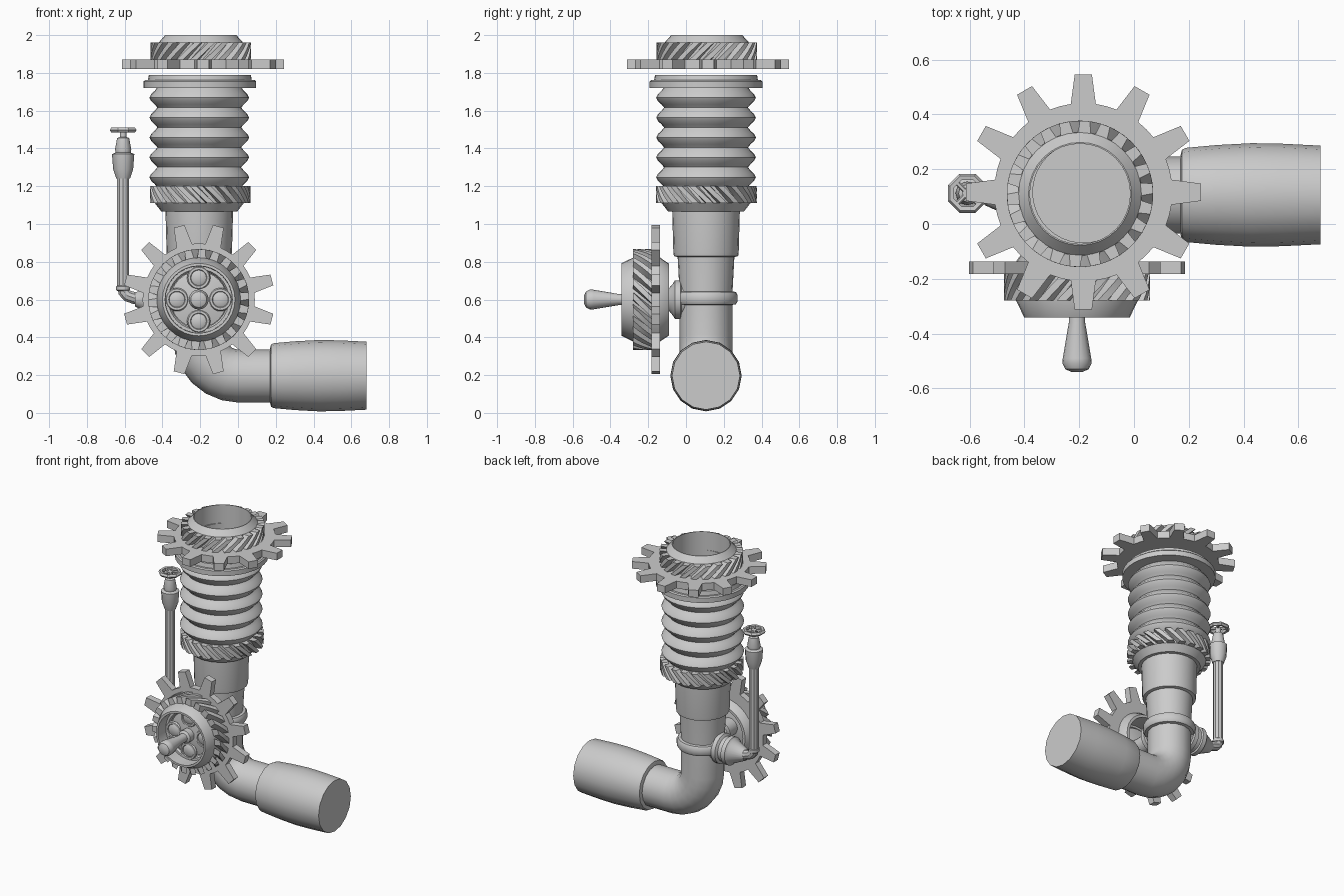
import bpy, bmesh
from math import pi, sin, cos, radians

if "Cube" in bpy.data.objects:
    bpy.data.objects.remove(bpy.data.objects["Cube"])

AX, AY = -0.205, 0.106             # axis of the standing pipe
FRONT = (pi / 2, 0, 0)             # local z -> -y
LEFT = (0, -pi / 2, 0)             # local z -> -x
RIGHT = (0, pi / 2, 0)             # local z -> +x


def finish(name, bm, loc, rot, angle=35):
    bmesh.ops.remove_doubles(bm, verts=bm.verts, dist=1e-5)
    bmesh.ops.recalc_face_normals(bm, faces=bm.faces)
    me = bpy.data.meshes.new(name)
    bm.to_mesh(me)
    bm.free()
    ob = bpy.data.objects.new(name, me)
    bpy.context.collection.objects.link(ob)
    ob.location, ob.rotation_euler = loc, rot
    bpy.ops.object.select_all(action='DESELECT')
    ob.select_set(True)
    bpy.context.view_layer.objects.active = ob
    bpy.ops.object.shade_smooth_by_angle(angle=radians(angle))
    return ob


def skin(bm, loops, closed):
    """Bridge successive rings of vertices with quads, optionally back to the first."""
    rings = [[bm.verts.new(p) for p in lp] for lp in loops]
    n = len(rings[0])
    for i in range(len(rings) if closed else len(rings) - 1):
        a, b = rings[i], rings[(i + 1) % len(rings)]
        for j in range(n):
            k = (j + 1) % n
            bm.faces.new((a[j], a[k], b[k], b[j]))
    if not closed:
        bm.faces.new(rings[0])
        bm.faces.new(rings[-1])


def lathe(name, profile, loc=(0, 0, 0), rot=(0, 0, 0), seg=24, ring=False):
    bm = bmesh.new()
    loops = [[(r * cos(2 * pi * j / seg), r * sin(2 * pi * j / seg), z) for j in range(seg)]
             for r, z in profile]
    skin(bm, loops, ring)
    return finish(name, bm, loc, rot)


def gear(name, n, root, tip, inner, z0, z1, loc, rot=(0, 0, 0), half=(0.27, 0.14),
         twist=0.0, phase=0.0, steps=1):
    """Toothed ring; half = half tooth width at root and tip, in tooth pitches."""
    p = 2 * pi / n
    shape = []
    for i in range(n):
        a = i * p + phase
        shape += [(root, a - half[0] * p), (tip, a - half[1] * p), (tip, a + half[1] * p),
                  (root, a + half[0] * p), (root, a + 0.5 * p)]
    outer, bore = [], []
    for s in range(steps + 1):
        t = s / steps
        z = z0 + (z1 - z0) * t
        outer.append([(r * cos(a + twist * t), r * sin(a + twist * t), z) for r, a in shape])
        bore.append([(inner * cos(a + twist * t), inner * sin(a + twist * t), z) for r, a in shape])
    bm = bmesh.new()
    skin(bm, outer + bore[::-1], True)
    return finish(name, bm, loc, rot, 20)


def tube(name, pts, radius, res=4):
    cu = bpy.data.curves.new(name, 'CURVE')
    cu.dimensions = '3D'
    cu.bevel_depth, cu.bevel_resolution, cu.use_fill_caps = radius, res, True
    sp = cu.splines.new('POLY')
    sp.points.add(len(pts) - 1)
    for q, c in zip(sp.points, pts):
        q.co = (*c, 1)
    ob = bpy.data.objects.new(name, cu)
    bpy.context.collection.objects.link(ob)
    bpy.ops.object.select_all(action='DESELECT')
    ob.select_set(True)
    bpy.context.view_layer.objects.active = ob
    bpy.ops.object.convert(target='MESH')
    bpy.ops.object.shade_smooth_by_angle(angle=radians(35))


def torus(name, R, r, loc, rot=(0, 0, 0), seg=20, sides=6):
    prof = [(R + r * cos(2 * pi * i / sides), r * sin(2 * pi * i / sides)) for i in range(sides)]
    return lathe(name, prof, loc, rot, seg, True)


# Main elbow pipe with the flared outlet
bend = [(0.005 - 0.21 * cos(i * pi / 12), AY, 0.405 - 0.21 * sin(i * pi / 12)) for i in range(7)]
tube("elbow_pipe", [(AX, AY, 0.6)] + bend + [(0.22, AY, 0.195)], 0.14, 6)
lathe("outlet_sleeve", [(0.145, 0.17), (0.165, 0.175), (0.172, 0.19), (0.182, 0.3), (0.189, 0.43),
                        (0.187, 0.54), (0.18, 0.68)], (0, AY, 0.197), RIGHT, 16)

# Standing pipe, collar and clamp
lathe("standing_pipe", [(0.136, 0.42), (0.138, 0.6), (0.151, 0.84)], (AX, AY, 0))
lathe("pipe_sleeve", [(0.15, 0.825), (0.17, 0.83), (0.173, 0.85), (0.179, 1.07)], (AX, AY, 0))
lathe("pipe_clamp", [(0.13, 0.57), (0.158, 0.575), (0.167, 0.59), (0.167, 0.625),
                     (0.158, 0.64), (0.13, 0.645)], (AX, AY, 0))

# Bellows with its lower cone and upper collar
lathe("bellows_cone", [(0.17, 1.065), (0.2, 1.065), (0.235, 1.11), (0.235, 1.2), (0.2, 1.2)], (AX, AY, 0))
fold = [(0.222, -0.052), (0.236, -0.036), (0.255, -0.018), (0.264, 0.0), (0.255, 0.018), (0.236, 0.036)]
bellows = [(r, 1.247 + 0.1055 * i + dz) for i in range(5) for r, dz in fold]
lathe("bellows", bellows + [(0.222, 1.725)], (AX, AY, 0), seg=32)
lathe("bellows_collar", [(0.22, 1.72), (0.298, 1.72), (0.298, 1.755), (0.29, 1.762), (0.275, 1.762),
                         (0.27, 1.79)], (AX + 0.003, AY, 0), seg=32)
gear("lower_helical_ring", 22, 0.225, 0.267, 0.19, 1.2, 1.11, (-0.2, 0.108, 0),
     half=(0.36, 0.24), twist=0.36, steps=4)

# Top gear wheel floating above the bellows
TOP = (-0.197, 0.11, 0)
gear("top_gear", 12, 0.325, 0.43, 0.184, 1.82, 1.87, (-0.185, 0.116, 0))
gear("top_helical_ring", 22, 0.225, 0.267, 0.184, 1.87, 1.96, TOP,
     half=(0.36, 0.24), twist=0.36, steps=4)
lathe("top_rim", [(0.183, 1.83), (0.224, 1.83), (0.224, 1.96), (0.188, 2.0), (0.183, 2.0)],
      TOP, seg=32, ring=True)

# Front gear wheel
VX, VZ = -0.208, 0.6
HUB = (VX, 0, VZ)
gear("front_gear", 12, 0.297, 0.402, 0.18, 0.137, 0.183, HUB, FRONT, phase=pi / 12)
gear("front_helical_ring", 22, 0.22, 0.267, 0.18, 0.183, 0.28, HUB, FRONT,
     half=(0.36, 0.24), twist=0.36, steps=4)
lathe("front_rim", [(0.172, 0.09), (0.19, 0.09), (0.222, 0.137), (0.222, 0.28), (0.192, 0.342),
                    (0.178, 0.342)], HUB, FRONT, 32, True)

# Valve hub: spoke rings, handle and the stem into the pipe
for i in range(4):
    a = i * pi / 2
    at = (VX + 0.115 * cos(a), -0.25, VZ + 0.115 * sin(a))
    torus("spoke_ring", 0.05, 0.012, at, FRONT)
    lathe("spoke_disc", [(0.048, -0.02), (0.048, 0.0), (0.03, 0.012)], at, FRONT, 16)
torus("hub_ring", 0.17, 0.018, (VX, -0.24, VZ), FRONT, 32)
lathe("hub_plate", [(0.06, 0.19), (0.15, 0.215), (0.15, 0.235), (0.065, 0.255)], HUB, FRONT)
lathe("handle", [(0.045, 0.24), (0.045, 0.3), (0.03, 0.31), (0.03, 0.36), (0.052, 0.49), (0.053, 0.508),
                 (0.042, 0.53), (0.02, 0.54)], HUB, FRONT, 16)
fitting = [(0.09, 0.1), (0.09, 0.13), (0.102, 0.135), (0.102, 0.165), (0.085, 0.175)]
lathe("front_stem", [(r, z - AY) for r, z in fitting] + [(0.06, 0.09), (0.06, 0.2)], HUB, FRONT)

# Side fitting, thin pipe and its tap
lathe("side_fitting", fitting + [(0.085, 0.2), (0.095, 0.205), (0.095, 0.235), (0.08, 0.245),
                                 (0.037, 0.34)], (AX, AY, VZ), LEFT)
SX, SY = -0.608, 0.112
tube("thin_pipe", [(-0.5, SY, 0.6), (-0.55, SY, 0.608), (-0.585, SY, 0.62), (-0.603, SY, 0.64),
                   (SX, SY, 0.67), (SX, SY, 1.26)], 0.033, 3)
lathe("thin_pipe_joint", [(0.03, 0.645), (0.037, 0.65), (0.037, 0.67), (0.03, 0.675)], (SX, SY, 0), seg=12)
lathe("tap_body", [(0.036, 1.24), (0.053, 1.29), (0.059, 1.37), (0.04, 1.378), (0.043, 1.395),
                   (0.032, 1.455), (0.018, 1.46), (0.018, 1.505)], (SX, SY, 0), seg=12)
lathe("tap_wheel", [(0.053, 1.487), (0.068, 1.485), (0.077, 1.497), (0.068, 1.51), (0.053, 1.508)],
      (SX, SY, 0), (0, 0, pi / 8), 8, True)
for i in range(2):
    a = pi / 4 + i * pi / 2
    dx, dy = 0.06 * cos(a), 0.06 * sin(a)
    tube("tap_spoke", [(SX - dx, SY - dy, 1.497), (SX + dx, SY + dy, 1.497)], 0.009, 1)
